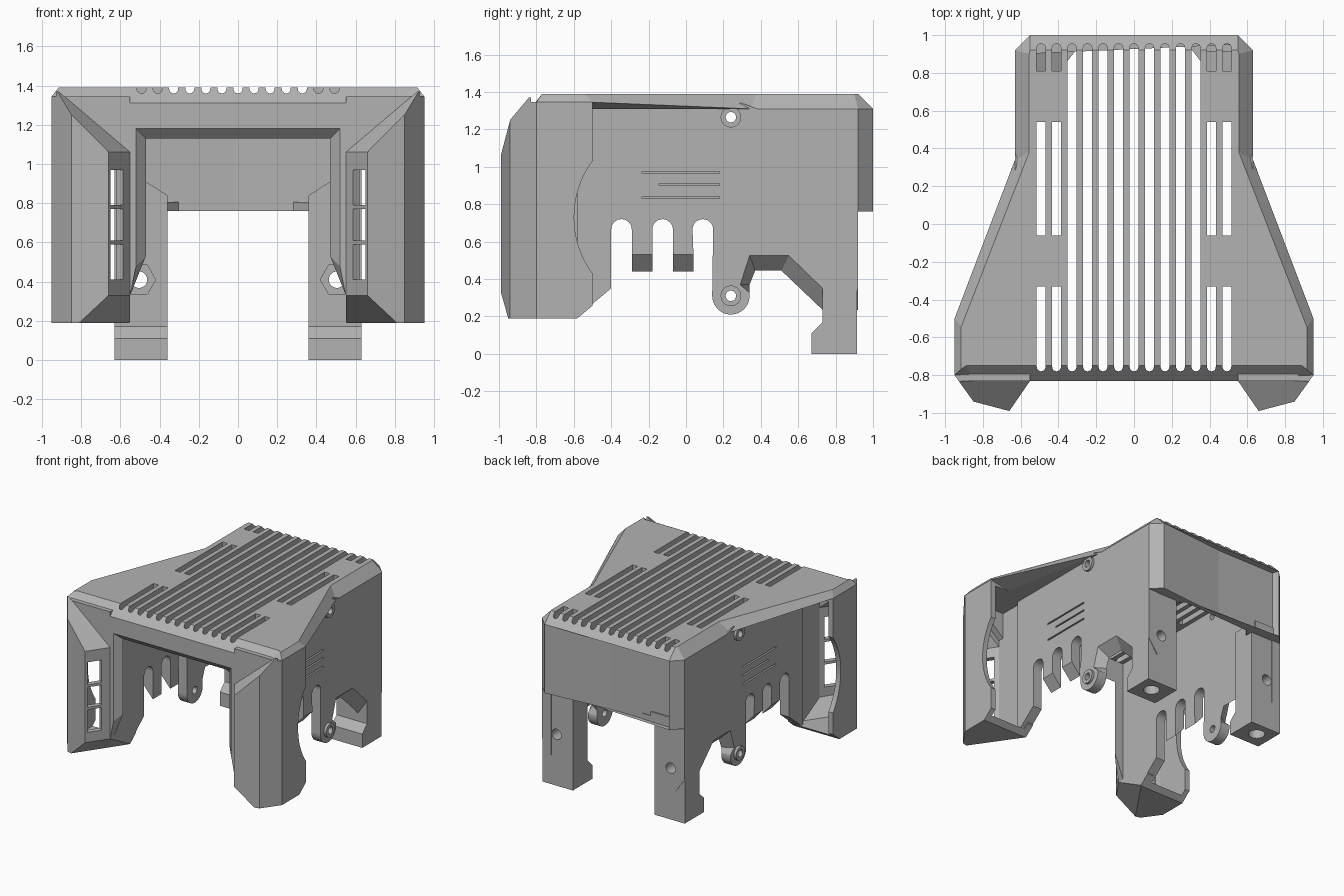
import bpy, bmesh, math
from mathutils import Vector

if "Cube" in bpy.data.objects:
    bpy.data.objects.remove(bpy.data.objects["Cube"])

grey = bpy.data.materials.new("plain_grey")
grey.use_nodes = True
grey.diffuse_color = (0.45, 0.45, 0.45, 1)
grey.node_tree.nodes["Principled BSDF"].inputs["Base Color"].default_value = (0.45, 0.45, 0.45, 1)


def place(axis, u, v, a):
    return {"x": (a, u, v), "y": (u, a, v), "z": (u, v, a)}[axis]


def loft(bm, loop_a, loop_b):
    """Closed solid between two matching loops."""
    a = [bm.verts.new(p) for p in loop_a]
    b = [bm.verts.new(p) for p in loop_b]
    n = len(a)
    faces = [bm.faces.new((a[i], a[(i + 1) % n], b[(i + 1) % n], b[i])) for i in range(n)]
    faces += [bm.faces.new(a), bm.faces.new(b)]
    bmesh.ops.recalc_face_normals(bm, faces=faces)


def prism(bm, axis, pts, lo, hi):
    loft(bm, [place(axis, u, v, lo) for u, v in pts], [place(axis, u, v, hi) for u, v in pts])


def box(bm, x, y, z):
    prism(bm, "z", [(x[0], y[0]), (x[1], y[0]), (x[1], y[1]), (x[0], y[1])], *z)


def arc(cu, cv, r, start, end, n):
    steps = [math.radians(start + (end - start) * i / n) for i in range(n + 1)]
    return [(cu + r * math.cos(t), cv + r * math.sin(t)) for t in steps]


def rod(bm, axis, cu, cv, r, lo, hi, n=28):
    prism(bm, axis, arc(cu, cv, r, 0, 360, n)[:-1], lo, hi)


def slice_off(bm, point, normal):
    """Remove what lies on the normal side of a plane and close the cut."""
    geom = bm.verts[:] + bm.edges[:] + bm.faces[:]
    cut = bmesh.ops.bisect_plane(bm, geom=geom, plane_co=point, plane_no=normal, clear_outer=True)
    edges = [e for e in cut["geom_cut"] if isinstance(e, bmesh.types.BMEdge)]
    bmesh.ops.contextual_create(bm, geom=edges)
    bmesh.ops.recalc_face_normals(bm, faces=bm.faces[:])


def make(name, bm, cutters=(), mirror=True):
    mesh = bpy.data.meshes.new(name)
    bm.to_mesh(mesh)
    bm.free()
    mesh.materials.append(grey)
    ob = bpy.data.objects.new(name, mesh)
    bpy.context.collection.objects.link(ob)
    helpers = []
    for cbm in cutters:
        cutter = make("cutter", cbm, mirror=False)
        cutter.hide_render = True
        helpers.append(cutter)
        mod = ob.modifiers.new("cut", "BOOLEAN")
        mod.operation, mod.solver, mod.object = "DIFFERENCE", "EXACT", cutter
    if mirror:
        ob.modifiers.new("mirror", "MIRROR").use_mirror_merge = False
    if ob.modifiers:
        graph = bpy.context.evaluated_depsgraph_get()
        ob.data = bpy.data.meshes.new_from_object(ob.evaluated_get(graph))
        ob.modifiers.clear()
    for h in helpers:
        bpy.data.objects.remove(h)
    return ob


def both(pts):
    """Complete a right-hand outline with its reflection."""
    return pts + [(-p[0], *p[1:]) for p in reversed(pts)]


# Roof with bevelled rim and vent slots
upper = [(.55, .92), (.555, .9), (.555, .38), (.915, -.545), (.915, -.77), (.89, -.75)]
lower = [(.55, 1, 1.31), (.63, .92, 1.31), (.63, .34, 1.31), (.95, -.5, 1.345),
         (.95, -.8, 1.345), (.845, -.83, 1.31)]
roof = bmesh.new()
loft(roof, both([(x, y, 1.39) for x, y in upper]), both(lower))
bmesh.ops.triangulate(roof, faces=[f for f in roof.faces if len(f.verts) > 4])
slots = bmesh.new()
R = .023
for i in range(-6, 7):
    x = i * .082
    if abs(i) < 5:
        spans = [(-.78, .955)]
    else:
        spans = [(-.78, -.33), (-.06, .54), (.81, .955)]
    for y0, y1 in spans:
        front = arc(x, y0 + R, R, 180, 360, 10) if y0 == -.78 else [(x - R, y0), (x + R, y0)]
        back = arc(x, y1 - R, R, 0, 180, 10) if y1 == .955 else [(x + R, y1), (x - R, y1)]
        prism(slots, "z", front + back, 1.2, 1.5)
make("roof", roof, [slots], mirror=False)

# Front frame with funnel-shaped opening
frame = bmesh.new()
edge = [(.845, 1.31), (.55, 1.06), (.55, .33)]
loft(frame, [(x, -.83, z) for x, z in both(edge + [(.52, .48), (.52, 1.18)])],
     [(x, -.78, z) for x, z in both(edge + [(.47, .53), (.47, 1.13)])])
make("front_frame", frame, mirror=False)

# Back panel with angled corners
panel = bmesh.new()
prism(panel, "z", both([(.58, .9), (.63, .92), (.55, 1)])[:3] + both([(.55, 1), (.63, .92), (.58, .9)])[3:]
      + [(-.53, .95), (.53, .95)], .76, 1.31)
make("back_panel", panel, mirror=False)


# Side wall: lower edge is bevelled, so the inner outline hangs lower
def wall_outline(tooth, notch):
    pts = [(-.58, 1.34), (-.58, .2), (-.4, .35)]
    for c in (-.345, -.125, .09):
        pts += arc(c, .665, .055, 180, 0, 12)
        if c < 0:
            pts += [(c + .055, tooth), (c + .165, tooth)]
    pts += arc(.24, .31, .1, 180, 370, 20)
    return pts + notch + [(.92, notch[-1][1]), (.92, 1.31), (.38, 1.31), (.3, 1.34)]


wall = bmesh.new()
outer = wall_outline(.53, [(.29, .37), (.34, .525), (.55, .525), (.73, .35)])
inner = wall_outline(.44, [(.34, .37), (.37, .445), (.51, .445), (.73, .235)])
loft(wall, [(.55, y, z) for y, z in inner], [(.63, y, z) for y, z in outer])
holes = bmesh.new()
for z in (1.265, .31):
    rod(holes, "x", .24, z, .028, .4, .8)
for y0, z in ((-.235, .97), (-.145, .905), (-.235, .835)):
    box(holes, (.61, .7), (y0, .18), (z - .006, z + .006))
make("side_wall", wall, [holes])

# Screw washers
for label, z in (("upper", 1.265), ("lower", .31)):
    washer, bore = bmesh.new(), bmesh.new()
    rod(washer, "x", .24, z, .055, .62, .65)
    rod(bore, "x", .24, z, .028, .5, .8)
    make(label + "_washer", washer, [bore])

# Air duct at each front corner, open to the rear
duct = bmesh.new()
prism(duct, "z", [(.55, -.5), (.95, -.5), (.95, -.8), (.929, -.83), (.55, -.83)], .19, 1.345)
slice_off(duct, (.7, -.58, .19), (0, .16, -.19))
slice_off(duct, (.55, -.83, .33), (-.789, -.542, -1))
hollow, scoop = bmesh.new(), bmesh.new()
prism(hollow, "z", [(.6, -.4), (.91, -.4), (.91, -.79), (.89, -.9), (.6, -.9)], .225, 1.31)
slice_off(hollow, (.55, -.83, .375), (-.789, -.542, -1))
rod(scoop, "x", -.088, .73, .51, .7, 1.1, 96)
make("duct", duct, [hollow, scoop])

# Faceted duct nose with sloping top, bevelled foot and three outlets
TOP, FOOT = (-.85, -.58, 1), (-.789, -.542, -1)
nose = bmesh.new()
prism(nose, "z", [(.929, -.83), (.85, -.94), (.66, -.99), (.55, -.83)], .19, 1.37)
slice_off(nose, (.55, -.83, 1.06), TOP)
slice_off(nose, (.55, -.83, .33), FOOT)
cavity = bmesh.new()
prism(cavity, "z", [(.89, -.8), (.89, -.83), (.83, -.908), (.677, -.946), (.6, -.83), (.6, -.8)], .225, 1.31)
slice_off(cavity, (.55, -.83, 1.01), TOP)
slice_off(cavity, (.55, -.83, .375), FOOT)
outlets = bmesh.new()
along, across = Vector((.567, -.824)), Vector((.824, .567))
mid = Vector((.618, -.929))
plan = [mid + along * a + across * b for a, b in ((-.055, -.1), (.055, -.1), (.055, .08), (-.055, .08))]
for z0, z1 in ((.41, .59), (.61, .77), (.79, .97)):
    prism(outlets, "z", [tuple(p) for p in plan], z0, z1)
make("duct_nose", nose, [cavity, outlets])

# Rear legs with nut pocket, cross bolt hole and foot hole
leg = bmesh.new()
prism(leg, "x", [(.67, 0), (.915, 0), (.915, 1), (.73, 1), (.73, .17), (.67, .11)], .36, .63)
slice_off(leg, (.36, .8, .84), (-.07, 0, .11))
bolt, pocket, foot = bmesh.new(), bmesh.new(), bmesh.new()
rod(bolt, "y", .505, .41, .042, .5, 1.1)
rod(pocket, "y", .505, .41, .085, .6, .78, 6)
rod(foot, "z", .505, .8, .06, -.1, .12)
make("rear_leg", leg, [bolt, pocket, foot])

# Brackets tying the legs to the back panel
bracket = bmesh.new()
box(bracket, (.36, .58), (.9, .96), (.76, .84))
prism(bracket, "z", [(.37, .84), (.28, .955), (.37, .955)], .76, .805)
make("leg_bracket", bracket)
